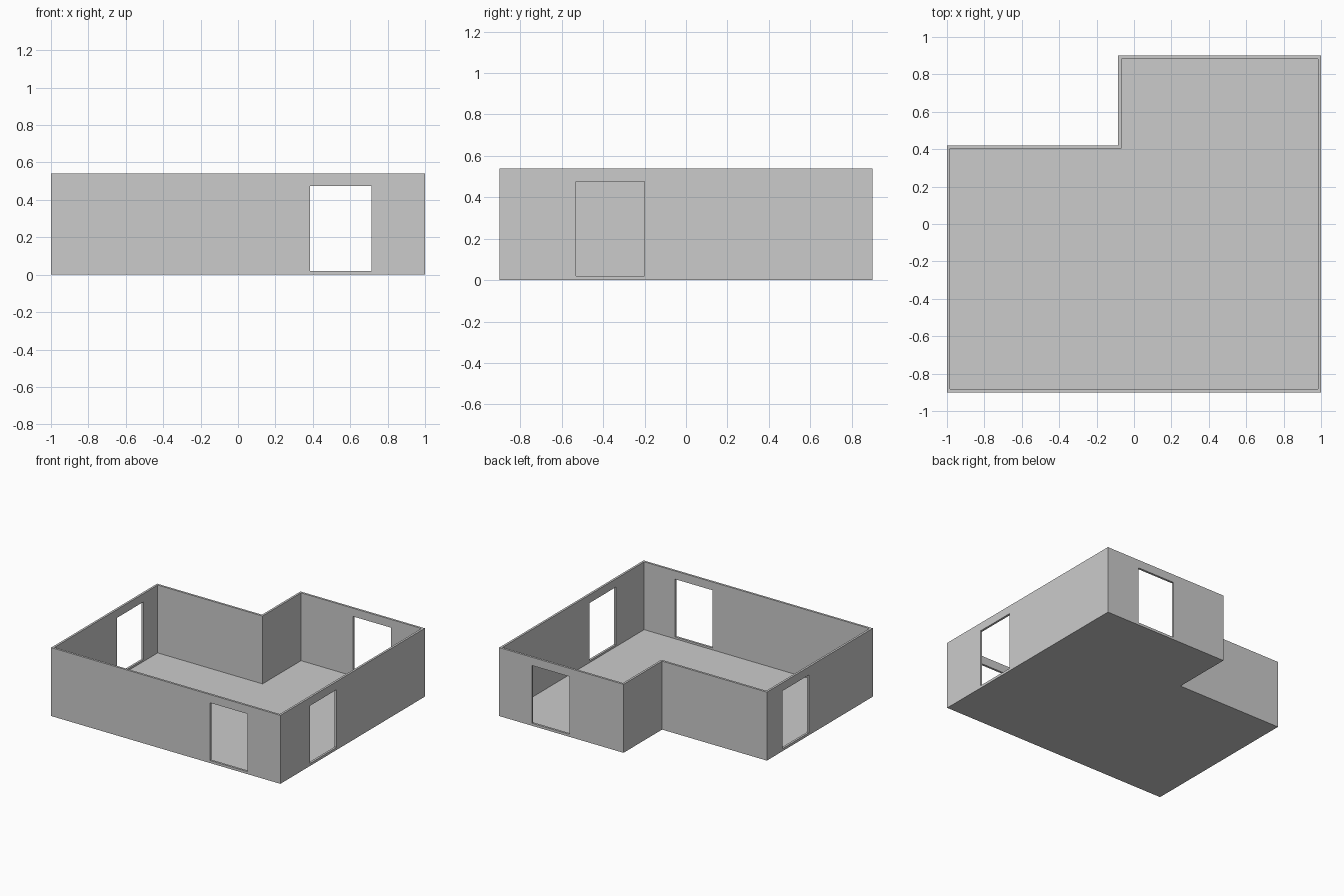
import bpy, bmesh

if "Cube" in bpy.data.objects:
    bpy.data.objects.remove(bpy.data.objects["Cube"])

OUTER = [(-1, -0.9), (1, -0.9), (1, 0.9), (-0.085, 0.9), (-0.085, 0.42), (-1, 0.42)]
T = 0.017            # wall thickness
FLOOR, TOP = 0.005, 0.54
SILL, LINTEL = 0.02, 0.475
INNER = [(-1 + T, -0.9 + T), (1 - T, -0.9 + T), (1 - T, 0.9 - T),
         (-0.085 + T, 0.9 - T), (-0.085 + T, 0.42 - T), (-1 + T, 0.42 - T)]


def to_object(name, bm):
    bmesh.ops.recalc_face_normals(bm, faces=bm.faces)
    mesh = bpy.data.meshes.new(name)
    bm.to_mesh(mesh)
    bm.free()
    ob = bpy.data.objects.new(name, mesh)
    bpy.context.collection.objects.link(ob)
    return ob


def extrude_up(bm, faces, height):
    new = bmesh.ops.extrude_face_region(bm, geom=faces)["geom"]
    verts = [g for g in new if isinstance(g, bmesh.types.BMVert)]
    bmesh.ops.translate(bm, verts=verts, vec=(0, 0, height))


# floor slab
bm = bmesh.new()
face = bm.faces.new([bm.verts.new((x, y, 0)) for x, y in OUTER])
extrude_up(bm, [face], FLOOR)
to_object("floor", bm)

# wall ring following the L-shaped outline
bm = bmesh.new()
out = [bm.verts.new((x, y, FLOOR)) for x, y in OUTER]
inn = [bm.verts.new((x, y, FLOOR)) for x, y in INNER]
n = len(out)
ring = [bm.faces.new((out[i], out[(i + 1) % n], inn[(i + 1) % n], inn[i])) for i in range(n)]
extrude_up(bm, ring, TOP - FLOOR)
walls = to_object("walls", bm)

# door openings: front, back, right, left (centre and footprint)
doors = {
    "front": (0.55, -0.9, 0.33, 0.1),
    "back": (0.55, 0.9, 0.33, 0.1),
    "right": (1, -0.365, 0.1, 0.33),
    "left": (-1, 0.06, 0.1, 0.33),
}
for side, (x, y, sx, sy) in doors.items():
    bpy.ops.mesh.primitive_cube_add(size=1, location=(x, y, (SILL + LINTEL) / 2))
    cutter = bpy.context.object
    cutter.name = side + "_door_cutter"
    cutter.scale = (sx, sy, LINTEL - SILL)
    cutter.hide_render = True
    cutter.display_type = 'WIRE'
    mod = walls.modifiers.new(side + "_door", 'BOOLEAN')
    mod.operation = 'DIFFERENCE'
    mod.solver = 'EXACT'
    mod.object = cutter
